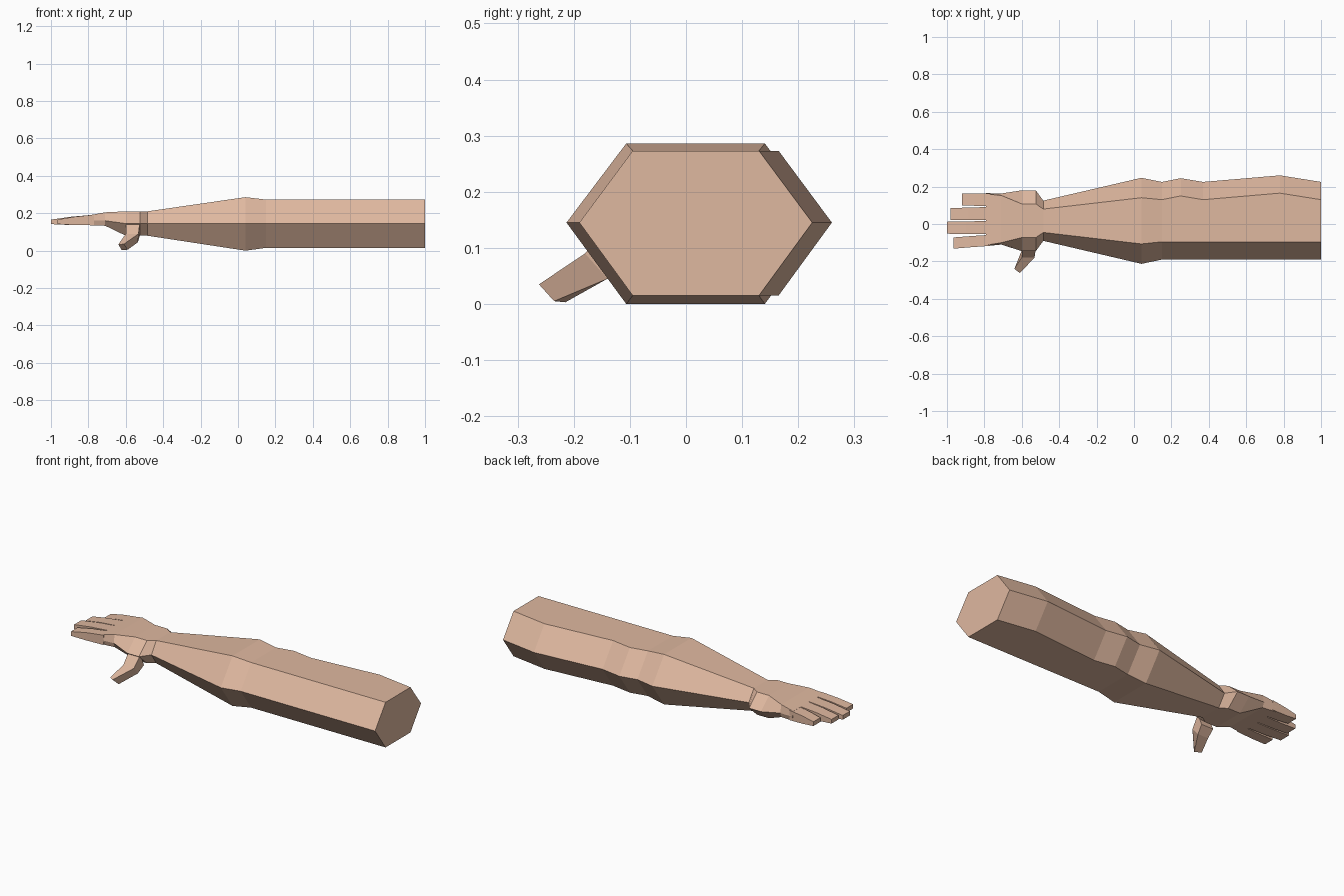
import bpy
import bmesh

default = bpy.data.objects.get("Cube")
if default:
    bpy.data.objects.remove(default, do_unlink=True)

# One skin colour for every part
skin = bpy.data.materials.new("skin")
skin.use_nodes = True
colour = (0.74, 0.48, 0.35, 1.0)
skin.diffuse_color = colour
shader = next(n for n in skin.node_tree.nodes if n.type == "BSDF_PRINCIPLED")
shader.inputs["Base Color"].default_value = colour


def loft(name, rings):
    """Join matching cross-sections with quads and close both ends."""
    bm = bmesh.new()
    loops = [[bm.verts.new(p) for p in ring] for ring in rings]
    for a, b in zip(loops, loops[1:]):
        for i in range(len(a)):
            j = (i + 1) % len(a)
            bm.faces.new((a[i], a[j], b[j], b[i]))
    bm.faces.new(loops[0])
    bm.faces.new(loops[-1])
    bmesh.ops.recalc_face_normals(bm, faces=bm.faces[:])
    mesh = bpy.data.meshes.new(name)
    bm.to_mesh(mesh)
    bm.free()
    mesh.materials.append(skin)
    obj = bpy.data.objects.new(name, mesh)
    bpy.context.collection.objects.link(obj)
    return obj


def hex_ring(x, front, back, low, high, inset=None, mid=0.145):
    """Six-sided section with ridges at front and back."""
    inset = -front / 2 if inset is None else inset
    return [(x, front, mid), (x, front + inset, high), (x, back - inset, high),
            (x, back, mid), (x, back - inset, low), (x, front + inset, low)]


def box_ring(x, front, back, low, high):
    """Four-sided section."""
    return [(x, front, low), (x, front, high), (x, back, high), (x, back, low)]


# Arm, wrist and palm as one hexagonal loft
loft("arm_and_palm", [
    hex_ring(1.0, -0.19, 0.225, 0.015, 0.273),
    hex_ring(0.78, -0.19, 0.26, 0.015, 0.273),
    hex_ring(0.37, -0.19, 0.225, 0.015, 0.273),
    hex_ring(0.25, -0.19, 0.245, 0.015, 0.273),
    hex_ring(0.15, -0.19, 0.225, 0.015, 0.273),
    hex_ring(0.04, -0.213, 0.247, 0.0, 0.286),
    hex_ring(-0.485, -0.09, 0.125, 0.08, 0.21),
    hex_ring(-0.525, -0.145, 0.18, 0.08, 0.21),
    hex_ring(-0.60, -0.145, 0.18, 0.08, 0.21),
    hex_ring(-0.71, -0.11, 0.163, 0.133, 0.205, 0.01, 0.16),
    hex_ring(-0.79, -0.118, 0.165, 0.135, 0.19, 0.005, 0.16),
])

# Fingers: root edges, tip edges and tip position
fingers = {
    "index_finger": (-0.117, -0.058, -0.132, -0.072, -0.965),
    "middle_finger": (-0.054, 0.016, -0.052, 0.012, -1.0),
    "ring_finger": (0.02, 0.091, 0.022, 0.085, -0.98),
    "little_finger": (0.095, 0.164, 0.1, 0.163, -0.92),
}
for name, (r0, r1, t0, t1, tip) in fingers.items():
    root = -0.77
    knuckle = root + 0.55 * (tip - root)
    loft(name, [
        box_ring(root, r0, r1, 0.136, 0.192),
        box_ring(knuckle, (r0 + t0) / 2, (r1 + t1) / 2, 0.137, 0.181),
        box_ring(tip, t0, t1, 0.142, 0.166),
    ])

# Thumb: bends down, forward and towards the fingertips
loft("thumb", [
    [(-0.60, -0.10, 0.08), (-0.60, -0.13, 0.15),
     (-0.525, -0.13, 0.15), (-0.525, -0.10, 0.08)],
    [(-0.60, -0.14, 0.045), (-0.60, -0.18, 0.09),
     (-0.532, -0.18, 0.09), (-0.535, -0.14, 0.045)],
    [(-0.622, -0.215, 0.003), (-0.64, -0.24, 0.033),
     (-0.61, -0.262, 0.035), (-0.59, -0.235, 0.005)],
])
